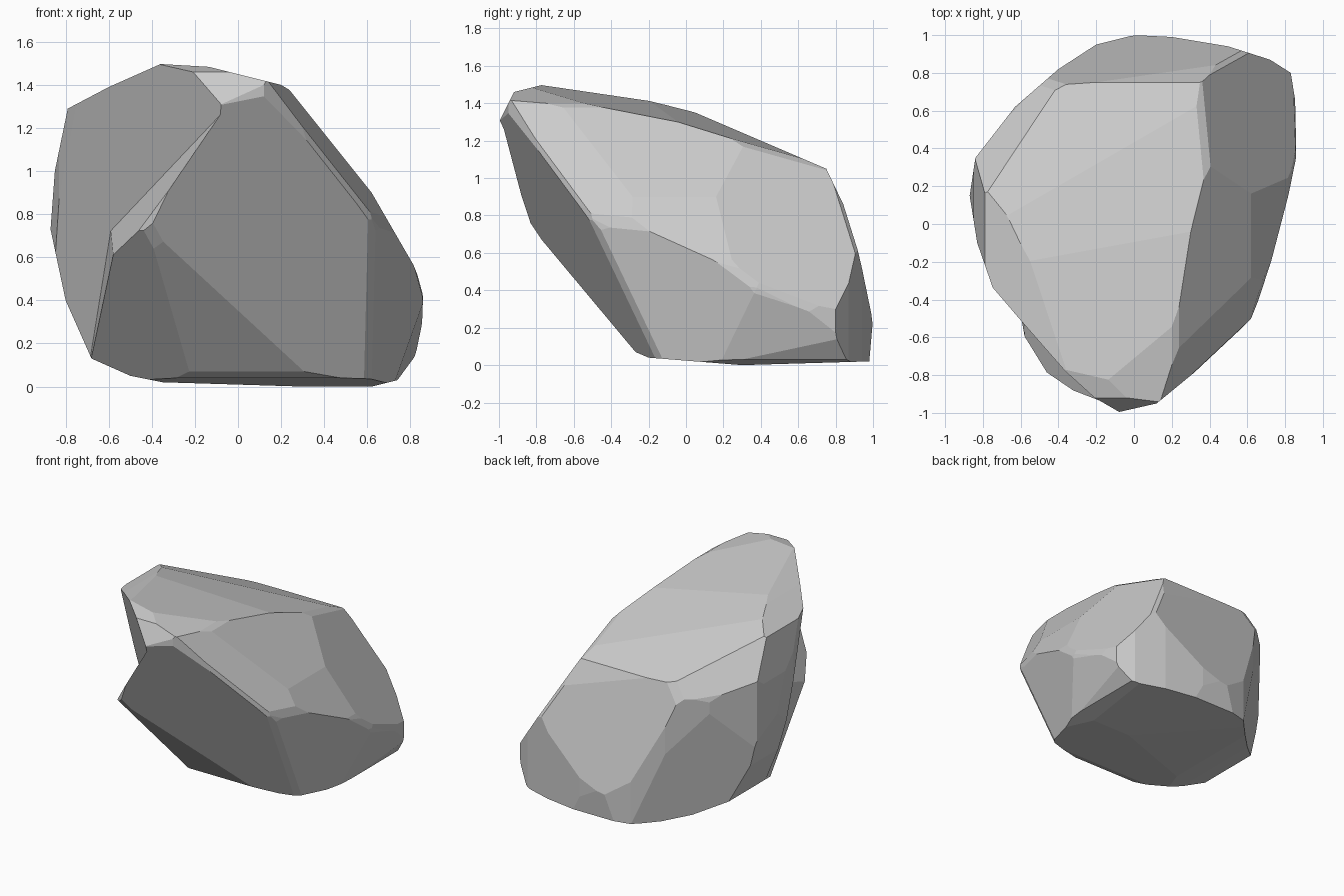
import bpy
import bmesh
from mathutils import Vector

cube = bpy.data.objects.get("Cube")
if cube:
    bpy.data.objects.remove(cube, do_unlink=True)

# One plain stone colour
stone = bpy.data.materials.new("stone_grey")
stone.use_nodes = True
grey = (0.6, 0.6, 0.6, 1.0)
stone.diffuse_color = grey
stone.node_tree.nodes["Principled BSDF"].inputs["Base Color"].default_value = grey


def plane(normal, point):
    """Half space as an outward unit normal and an offset."""
    n = Vector(normal).normalized()
    return n, n.dot(Vector(point))


def through(a, b, c):
    """Plane through three points, facing away from the middle of the rock."""
    a, b, c = Vector(a), Vector(b), Vector(c)
    n = (b - a).cross(c - a)
    if n.dot(a - Vector((0, 0.05, 0.7))) < 0:
        n = -n
    return plane(n, a)


def outline(points, u, v):
    """Planes along a clockwise outline drawn on the axes u and v."""
    result = []
    for p, q in zip(points, points[1:] + points[:1]):
        normal, point = [0, 0, 0], [0, 0, 0]
        normal[u], normal[v] = p[1] - q[1], q[0] - p[0]
        point[u], point[v] = p
        result.append(plane(normal, point))
    return result


def carve(name, planes):
    """Chip a large block down to the space inside all the planes."""
    bm = bmesh.new()
    bmesh.ops.create_cube(bm, size=6)
    for n, d in planes:
        bmesh.ops.bisect_plane(bm, geom=bm.verts[:] + bm.edges[:] + bm.faces[:],
                               dist=1e-5, plane_co=n * d, plane_no=n, clear_outer=True)
        rim = [e for e in bm.edges if e.is_boundary]
        if rim:
            bmesh.ops.holes_fill(bm, edges=rim)
    bmesh.ops.remove_doubles(bm, verts=bm.verts[:], dist=0.002)
    bmesh.ops.recalc_face_normals(bm, faces=bm.faces[:])
    mesh = bpy.data.meshes.new(name)
    bm.to_mesh(mesh)
    bm.free()
    mesh.materials.append(stone)
    obj = bpy.data.objects.new(name, mesh)
    bpy.context.collection.objects.link(obj)
    return obj


# Rounded outlines, each clockwise
front = [(-0.87, 0.73), (-0.85, 1.0), (-0.79, 1.29), (-0.6, 1.39), (-0.33, 1.51),
         (-0.16, 1.49), (0.2, 1.4), (0.4, 1.28), (0.62, 0.9), (0.74, 0.75), (0.86, 0.45),
         (0.85, 0.18), (0.74, 0.03), (0.62, 0), (0.3, 0), (-0.35, 0.02), (-0.5, 0.05),
         (-0.68, 0.13), (-0.8, 0.4)]
side = [(-1, 1.3), (-0.92, 1.46), (-0.72, 1.51), (-0.2, 1.42), (0.05, 1.35), (0.75, 1.05),
        (0.86, 0.82), (0.95, 0.5), (1, 0.25), (0.98, 0.02), (0.3, 0), (-0.2, 0.04),
        (-0.27, 0.07), (-0.83, 0.74), (-0.99, 1.2)]
top = [(-0.87, 0.15), (-0.84, 0.35), (-0.63, 0.62), (-0.4, 0.82), (-0.2, 0.95), (0, 1),
       (0.2, 0.99), (0.5, 0.94), (0.72, 0.87), (0.83, 0.8), (0.87, 0.55), (0.85, 0.25),
       (0.78, -0.1), (0.62, -0.5), (0.4, -0.72), (0.12, -0.95), (-0.1, -1),
       (-0.25, -0.93), (-0.47, -0.78), (-0.6, -0.62), (-0.74, -0.36), (-0.83, -0.1)]
rounding = outline(front, 0, 2) + outline(side, 1, 2) + outline(top, 0, 1)

# Large broken faces
shoulder, elbow = (0.44, -0.1, 1.29), (0.63, -0.51, 0.78)
hip, spur = (0.87, 0.38, 0.42), (-0.42, -0.83, 0.74)
facets = [
    through(spur, elbow, (0.6, -0.18, 0.08)),                        # front underside
    through(spur, (-0.6, -0.57, 0.6), (-0.2, -0.42, 0.2)),           # front right underside
    through(elbow, hip, (0.6, -0.2, 0.06)),                          # lower left front
    through(hip, (0.84, 0.82, 0.2), (0.74, 0.3, 0.03)),              # lower left back
    through(shoulder, hip, (0.36, 0.74, 1.05)),                      # upper left side
    through(shoulder, elbow, (0.17, -0.88, 1.39)),                   # upper left front
    plane((0.1, 0.18, 1), (0.4, -0.1, 1.3)),                         # top front
    plane((0.08, 0.29, 1), (0.4, 0.05, 1.265)),                      # top back
    plane((-0.06, 1, 0.28), (0, 1, 0.2)),                            # back
    plane((-0.7, 0.66, -0.1), (-0.52, 0.7, 0.6)),                    # right back side
    plane((-0.55, 0.6, 0.55), (-0.47, 0.65, 1.08)),                  # right back slope
]

# Worn edges between neighbouring faces
worn = []
for i, (n, d) in enumerate(facets):
    for m, e in facets[:i]:
        if -0.3 < n.dot(m) < 0.9:
            length = (n + m).length
            worn.append(((n + m) / length, (d + e) / length - 0.012))

rock = carve("rock", facets + worn + rounding)

# Overhung hollow on the right front, leaving a projecting spur below it
wall = through((-0.86, 0.05, 0.53), (-0.74, -0.34, 1.3), (-0.2, -0.9, 1.38))
ledges = [plane((-0.78, -0.2, 0.48), (-0.45, -0.79, 0.74)),
          plane((-1, -0.08, 0.12), (-0.6, -0.5, 0.5))]
cutters = []
for n, d in ledges:
    cutter = carve("hollow_cutter", [(-wall[0], -wall[1]), (-n, -d)])
    cutter.hide_render = True
    cutters.append(cutter)
    cut = rock.modifiers.new("hollow", "BOOLEAN")
    cut.operation = "DIFFERENCE"
    cut.solver = "EXACT"
    cut.object = cutter

# Keep the finished, flat shaded stone only
bpy.context.view_layer.update()
finished = rock.evaluated_get(bpy.context.evaluated_depsgraph_get())
rock_mesh = bpy.data.meshes.new_from_object(finished)
rock.modifiers.clear()
rock.data = rock_mesh
for cutter in cutters:
    bpy.data.objects.remove(cutter, do_unlink=True)
for face in rock.data.polygons:
    face.use_smooth = False
